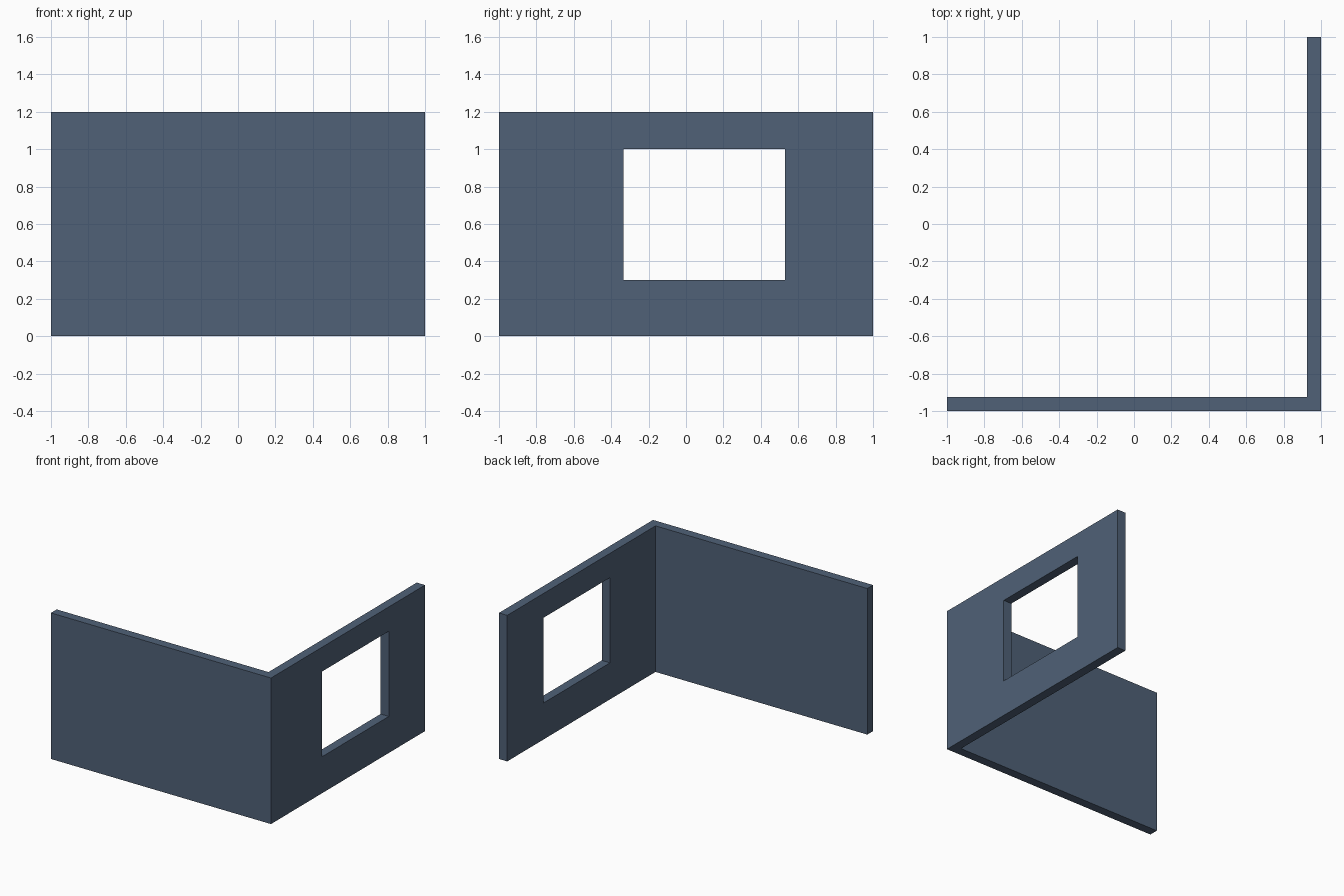
import bpy, bmesh

if "Cube" in bpy.data.objects:
    bpy.data.objects.remove(bpy.data.objects["Cube"])

T, H = 0.075, 1.2  # wall thickness and height

slate = bpy.data.materials.new("slate_blue")
slate.diffuse_color = (0.080, 0.120, 0.185, 1.0)
slate.use_nodes = True
slate.node_tree.nodes["Principled BSDF"].inputs["Base Color"].default_value = slate.diffuse_color


def prism(name, outline, z0, z1):
    """Extrude a flat outline from z0 up to z1."""
    bm = bmesh.new()
    base = bm.faces.new([bm.verts.new((x, y, z0)) for x, y in outline])
    top = bmesh.ops.extrude_face_region(bm, geom=[base])["geom"]
    for v in top:
        if isinstance(v, bmesh.types.BMVert):
            v.co.z = z1
    bmesh.ops.recalc_face_normals(bm, faces=bm.faces[:])
    mesh = bpy.data.meshes.new(name)
    bm.to_mesh(mesh)
    bm.free()
    mesh.materials.append(slate)
    obj = bpy.data.objects.new(name, mesh)
    bpy.context.collection.objects.link(obj)
    return obj


# L-shaped corner wall: front run along -y, side run along +x
walls = prism("corner_wall", [(-1, -1), (1, -1), (1, 1), (1 - T, 1),
                              (1 - T, -1 + T), (-1, -1 + T)], 0, H)

# Window opening through the side run
y0, y1 = -0.335, 0.53
cutter = prism("window_cutter", [(0.8, y0), (1.2, y0), (1.2, y1), (0.8, y1)], 0.3, 1.0)
cutter.hide_render = True
cutter.display_type = 'WIRE'

cut = walls.modifiers.new("window_opening", 'BOOLEAN')
cut.operation = 'DIFFERENCE'
cut.solver = 'EXACT'
cut.object = cutter

# Apply the cut and remove the helper
bpy.context.view_layer.objects.active = walls
walls.select_set(True)
bpy.ops.object.modifier_apply(modifier=cut.name)
bpy.data.objects.remove(cutter)
